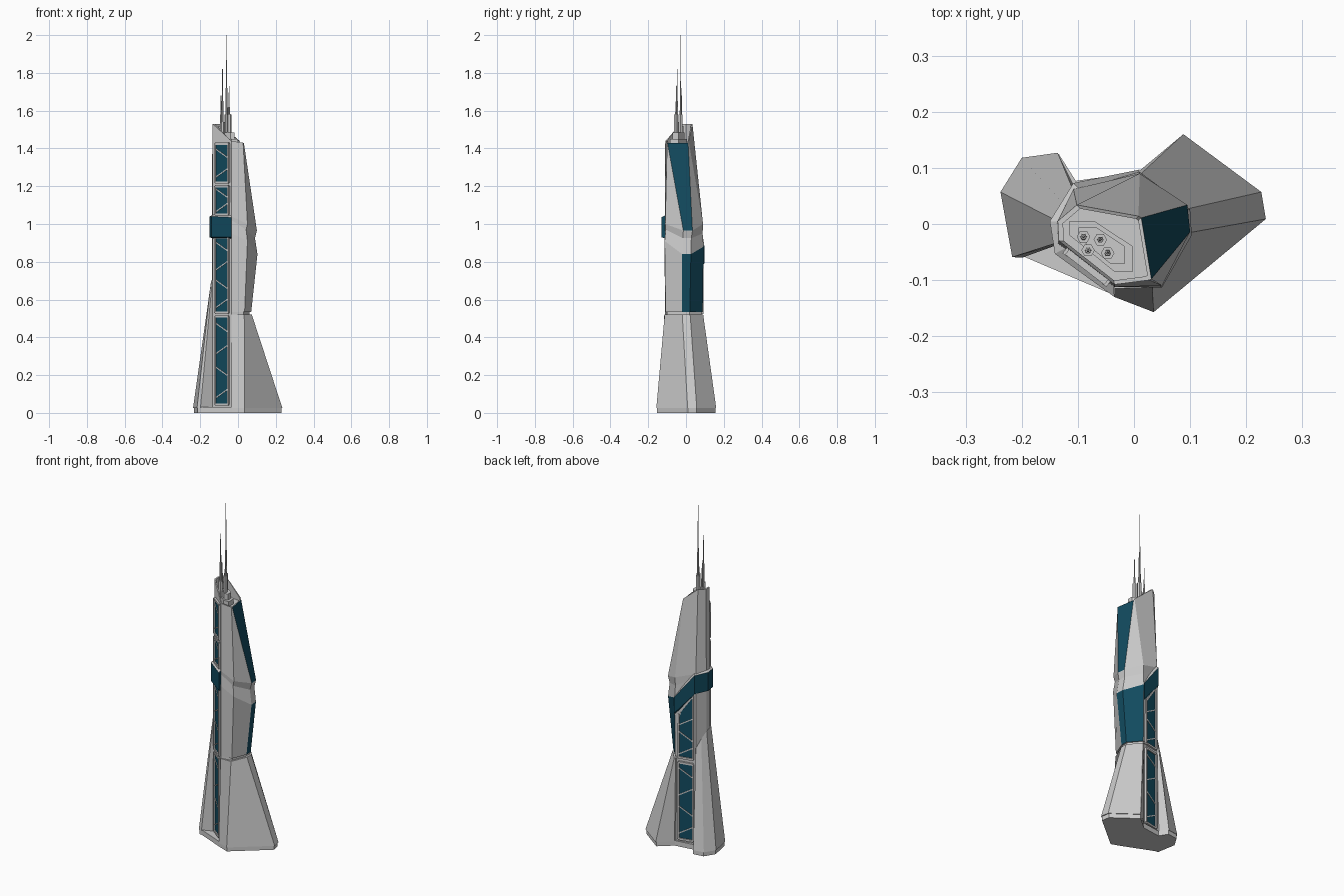
import bpy, bmesh
from mathutils import Vector

if "Cube" in bpy.data.objects:
    bpy.data.objects.remove(bpy.data.objects["Cube"])

glass = bpy.data.materials.new("blue_glass")
glass.diffuse_color = (0.006, 0.07, 0.115, 1)
glass.use_nodes = True
glass.node_tree.nodes["Principled BSDF"].inputs["Base Color"].default_value = glass.diffuse_color
grey = bpy.data.materials.new("grey_metal")
grey.diffuse_color = (0.62, 0.62, 0.62, 1)
grey.use_nodes = True
grey.node_tree.nodes["Principled BSDF"].inputs["Base Color"].default_value = grey.diffuse_color


def finish(bm, name):
    bmesh.ops.recalc_face_normals(bm, faces=bm.faces)
    me = bpy.data.meshes.new(name)
    bm.to_mesh(me)
    bm.free()
    me.materials.append(grey)
    me.materials.append(glass)
    ob = bpy.data.objects.new(name, me)
    bpy.context.collection.objects.link(ob)
    return ob


def loft(name, rings, is_glass=lambda seg, side: False, bm=None):
    """Skin closed rings of points; is_glass picks faces by segment and side."""
    own = bm is None
    bm = bm or bmesh.new()
    vs = [[bm.verts.new(p) for p in r] for r in rings]
    n = len(rings[0])
    for s in range(len(vs) - 1):
        for i in range(n):
            j = (i + 1) % n
            f = bm.faces.new((vs[s][i], vs[s][j], vs[s + 1][j], vs[s + 1][i]))
            f.material_index = int(is_glass(s, i))
    for cap in (vs[0][::-1], vs[-1]):
        bm.faces.new(cap).material_index = int(is_glass(0, 0))
    return finish(bm, name) if own else None


def ring(xy, z):
    zs = z if isinstance(z, (list, tuple)) else [z] * len(xy)
    return [(x, y, h) for (x, y), h in zip(xy, zs)]


def scaled(xy, k):
    cx = sum(p[0] for p in xy) / len(xy)
    cy = sum(p[1] for p in xy) / len(xy)
    return [(cx + (x - cx) * k, cy + (y - cy) * k) for x, y in xy]


# Tower core, corners A..H counter-clockwise from the front edge
left = [(-.108, .062), (-.137, .005), (-.135, -.035)]          # F G H
mid0 = [(-.035, -.112), (.035, -.108), (.07, -.02), (.07, .02), (.01, .088)] + left
mid1 = [(-.035, -.112), (.05, -.113), (.103, -.02), (.1, .026), (.01, .093)] + left
band = [(-.035, -.11), (.043, -.107), (.09, -.017), (.088, .028), (.008, .088)] + left
upp0 = [(-.035, -.112), (.05, -.11), (.1, -.014), (.095, .034), (.01, .09)] + left
top = [(-.035, -.108), (.027, -.1), (.031, -.098), (.013, .011), (.008, .014),
       (-.102, .034), (-.136, .005), (-.134, -.03)]
z_mid = [.95, .91, .84, .84, .88, .94, .94, .94]
z_band = [1.02, .97, .925, .925, .95, 1.02, 1.02, 1.02]
z_upp = [1.04, 1.0, .965, .965, 1.0, 1.04, 1.04, 1.04]
z_top = [1.44, 1.43, 1.43, 1.43, 1.44, 1.53, 1.53, 1.53]
neck = [(-.035, -.112), (.03, -.1), (.062, -.018), (.062, .018), (.008, .083)] + left
loft("tower_core", [ring(neck, .02), ring(neck, .535), ring(mid0, .535), ring(mid1, z_mid),
                    ring(band, z_band), ring(upp0, z_upp), ring(top, z_top),
                    ring(scaled(top, .9), z_top), ring(scaled(top, .9), 1.42)],
     lambda s, i: (s == 2 and i in (2, 3)) or (s == 5 and i == 2))

# Flared skirt on the right, front and back
skirt0 = [(-.035, -.13), (.035, -.157), (.235, .009), (.227, .057), (.088, .16), (.01, .094)]
skirt1 = [(-.035, -.115), (.033, -.113), (.073, -.02), (.073, .022), (.014, .091), (.005, .091)]
loft("flared_skirt", [ring(skirt0, .025), ring(skirt1, .52)])

# Buttress fin on the left
fin0 = [(-.11, .075), (-.136, .127), (-.2, .118), (-.238, .057), (-.217, -.059), (-.199, -.06),
        (-.125, -.03)]
fin1 = [(-.106, .062), (-.11, .064), (-.126, .036), (-.142, .008), (-.142, -.035), (-.136, -.037),
        (-.125, -.02)]
loft("left_buttress", [ring(fin0, .025), ring(fin1, [.6, .6, .65, .69, .7, .7, .7])])

# Plinth under everything
plinth = skirt0 + [(-.105, .078)] + fin0[1:6]
loft("plinth", [ring(scaled(plinth, .98), 0), ring(scaled(plinth, .98), .03)])

# Glass belt wrapping from the back round the left to the front
belt = [((.01, .097), .79, .885), ((-.108, .073), .925, 1.035), ((-.15, .005), .93, 1.04),
        ((-.141, -.053), .93, 1.04), ((-.035, -.13), .93, 1.035)]
stations = []
for (x, y), lo, hi in belt:
    ix, iy = -.04 + (x + .04) * .78, y * .78
    stations.append([(x, y, lo), (x, y, hi), (ix, iy, hi + .015), (ix, iy, lo - .01)])
loft("glass_belt", stations, lambda s, i: i != 1)


def lattice(name, p, q, sections, u0, u1):
    """Glass strip with a grey frame and zigzag braces on the wall from p to q."""
    bm = bmesh.new()
    p, d = Vector((*p, 0)), Vector((q[0] - p[0], q[1] - p[1], 0))
    length = d.length
    d.normalize()
    n = Vector((d.y, -d.x, 0))
    u0, u1 = u0 * length, u1 * length

    def slab(uz, depth, is_gl=False):
        pts = [p + d * u + Vector((0, 0, z)) for u, z in uz]
        loft("", [[v - n * .004 for v in pts], [v + n * depth for v in pts]],
             lambda s, i: is_gl, bm)

    def bar(a, b, w, depth):
        a, b = Vector(a), Vector(b)
        t = (b - a).normalized() * w / 2
        o = Vector((-t.y, t.x))
        slab([a - o, b - o, b + o, a + o], depth)

    for z0, za, zb, braces in sections:
        slab([(u0, z0), (u1, z0), (u1, zb), (u0, za)], .002, True)
        bar((u0, z0), (u0, za), .01, .009)
        bar((u1, z0), (u1, zb), .01, .009)
        bar((u0, z0), (u1, z0), .012, .008)
        bar((u0, za), (u1, zb), .012, .008)
        step = (min(za, zb) - z0) / braces
        for k in range(braces):
            zc, s = z0 + step * (k + .5), (1 if k % 2 else -1) * .025
            bar((u0, zc + s), (u1, zc - s), .006, .005)
    finish(bm, name)


lattice("front_lattice", (-.135, -.035), (-.035, -.112),
        [(.045, .51, .51, 4), (.53, .93, .93, 4), (1.05, 1.2, 1.2, 2), (1.22, 1.425, 1.425, 2)],
        .17, .87)
lattice("back_lattice", (.01, .088), (-.108, .062),
        [(.045, .5, .5, 4), (.53, .79, .91, 3)], .17, .88)

# Roof equipment deck
deck = [(-.115, -.02), (-.035, -.085), (-.002, -.085), (-.002, -.04), (-.07, .005), (-.115, .005)]
loft("roof_deck", [ring(deck, 1.41), ring(deck, 1.45)])
loft("roof_plant", [ring(scaled(deck, .72), 1.44), ring(scaled(deck, .72), 1.485)])

# Masts: hexagonal foot, thinner collar, thin tapering spike
hexagon = [(1, 0), (.5, .87), (-.5, .87), (-1, 0), (-.5, -.87), (.5, -.87)]
for k, (x, y, foot, collar, tip) in enumerate([(-.09, -.023, 1.52, 1.58, 1.68),
                                               (-.06, -.028, 1.58, 1.72, 2.0),
                                               (-.082, -.047, 1.54, 1.65, 1.82),
                                               (-.047, -.052, 1.58, 1.62, 1.73)]):
    prof = [(.012, 1.44), (.012, foot), (.006, foot), (.005, collar), (.003, collar), (.0015, tip)]
    loft(f"mast_{k + 1}", [[(x + a * r, y + b * r, z) for a, b in hexagon] for r, z in prof])
